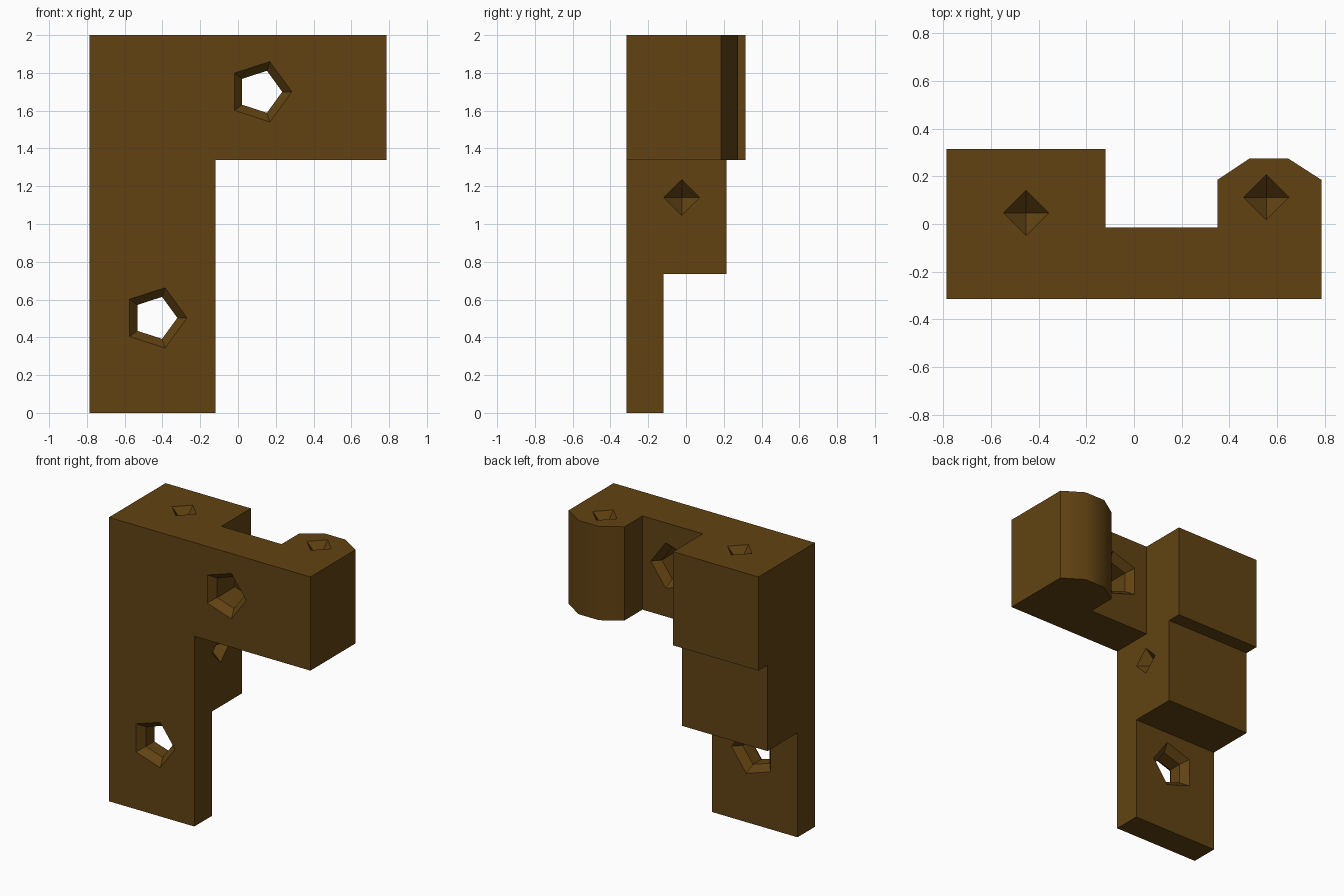
import bpy, bmesh, math
from mathutils import Matrix, Vector

if "Cube" in bpy.data.objects:
    bpy.data.objects.remove(bpy.data.objects["Cube"])


def new_object(name, bm):
    bmesh.ops.recalc_face_normals(bm, faces=bm.faces[:])
    mesh = bpy.data.meshes.new(name)
    bm.to_mesh(mesh)
    bm.free()
    ob = bpy.data.objects.new(name, mesh)
    bpy.context.collection.objects.link(ob)
    return ob


def prism(name, profile, step):
    """Extrude a closed 3D outline along a vector."""
    bm = bmesh.new()
    face = bm.faces.new([bm.verts.new(p) for p in profile])
    ext = bmesh.ops.extrude_face_region(bm, geom=[face])
    verts = [g for g in ext["geom"] if isinstance(g, bmesh.types.BMVert)]
    bmesh.ops.translate(bm, vec=Vector(step), verts=verts)
    return new_object(name, bm)


def turned(name, sides, rings, matrix):
    """Polygonal cutter from (radius, height) rings; radius 0 makes a tip."""
    bm = bmesh.new()
    loops = []
    for r, h in rings:
        n = sides if r else 1
        loops.append([bm.verts.new((r * math.cos(math.tau * i / sides),
                                    r * math.sin(math.tau * i / sides), h))
                      for i in range(n)])
    for a, b in zip(loops, loops[1:]):
        for i in range(sides):
            j = (i + 1) % sides
            if len(a) == 1:
                bm.faces.new((a[0], b[j], b[i]))
            else:
                bm.faces.new((a[i], a[j], b[j], b[i]))
    for ring in (loops[0], loops[-1]):
        if len(ring) > 1:
            bm.faces.new(ring)
    bmesh.ops.transform(bm, matrix=matrix, verts=bm.verts[:])
    return new_object(name, bm)


def combine(target, other, operation):
    mod = target.modifiers.new(operation.lower(), "BOOLEAN")
    mod.operation = operation
    mod.solver = "EXACT"
    mod.object = other
    bpy.context.view_layer.objects.active = target
    bpy.ops.object.modifier_apply(modifier=mod.name)
    bpy.data.objects.remove(other)


FRONT, BACK = -0.315, 0.315
LEFT, RIGHT, INNER = -0.785, 0.785, -0.12
ARM_Z, ARM_Y = 1.34, -0.015

# Top of the bracket: full plan outline with the rounded end block
plan = [(LEFT, FRONT), (RIGHT, FRONT), (RIGHT, 0.185), (0.645, 0.275),
        (0.485, 0.275), (0.35, 0.185), (0.35, ARM_Y), (INNER, ARM_Y),
        (INNER, BACK), (LEFT, BACK)]
bracket = prism("bracket", [(x, y, ARM_Z) for x, y in plan], (0, 0, 2 - ARM_Z))

# Post below, stepped at the back
side = [(FRONT, 0), (-0.12, 0), (-0.12, 0.735), (0.215, 0.735),
        (0.215, ARM_Z), (FRONT, ARM_Z)]
post = prism("post", [(LEFT, y, z) for y, z in side], (INNER - LEFT, 0, 0))
combine(bracket, post, "UNION")

# Pentagonal through holes, chamfered on both faces
R, C, E = 0.117, 0.051, 0.02
for x, z, back in ((0.117, 1.70, ARM_Y), (-0.438, 0.503, -0.12)):
    t = back - FRONT
    rings = [(R + C + E, -E), (R, C), (R, t - C), (R + C + E, t + E)]
    m = Matrix.Translation((x, FRONT, z)) @ Matrix.Rotation(-math.pi / 2, 4, "X")
    combine(bracket, turned("hole_cutter", 5, rings, m), "DIFFERENCE")

# Four-sided pointed pits: two on top, one on the inner side of the post
P, D = 0.095, 0.10
pit_rings = [(0, -D), (P * 1.2, D * 0.2)]
for loc, turn in (((-0.452, 0.047, 2), 0), ((0.554, 0.112, 2), 0),
                  ((INNER, -0.022, 1.14), math.pi / 2)):
    m = Matrix.Translation(loc) @ Matrix.Rotation(turn, 4, "Y")
    combine(bracket, turned("pit_cutter", 4, pit_rings, m), "DIFFERENCE")

# Smooth only the rounded end, keep every other edge sharp
bpy.ops.object.select_all(action="DESELECT")
bracket.select_set(True)
bpy.context.view_layer.objects.active = bracket
bpy.ops.object.shade_smooth_by_angle(angle=math.radians(36))

mat = bpy.data.materials.new("brown")
mat.diffuse_color = (0.12, 0.055, 0.006, 1)
mat.use_nodes = True
mat.node_tree.nodes["Principled BSDF"].inputs["Base Color"].default_value = mat.diffuse_color
bracket.data.materials.clear()
bracket.data.materials.append(mat)
